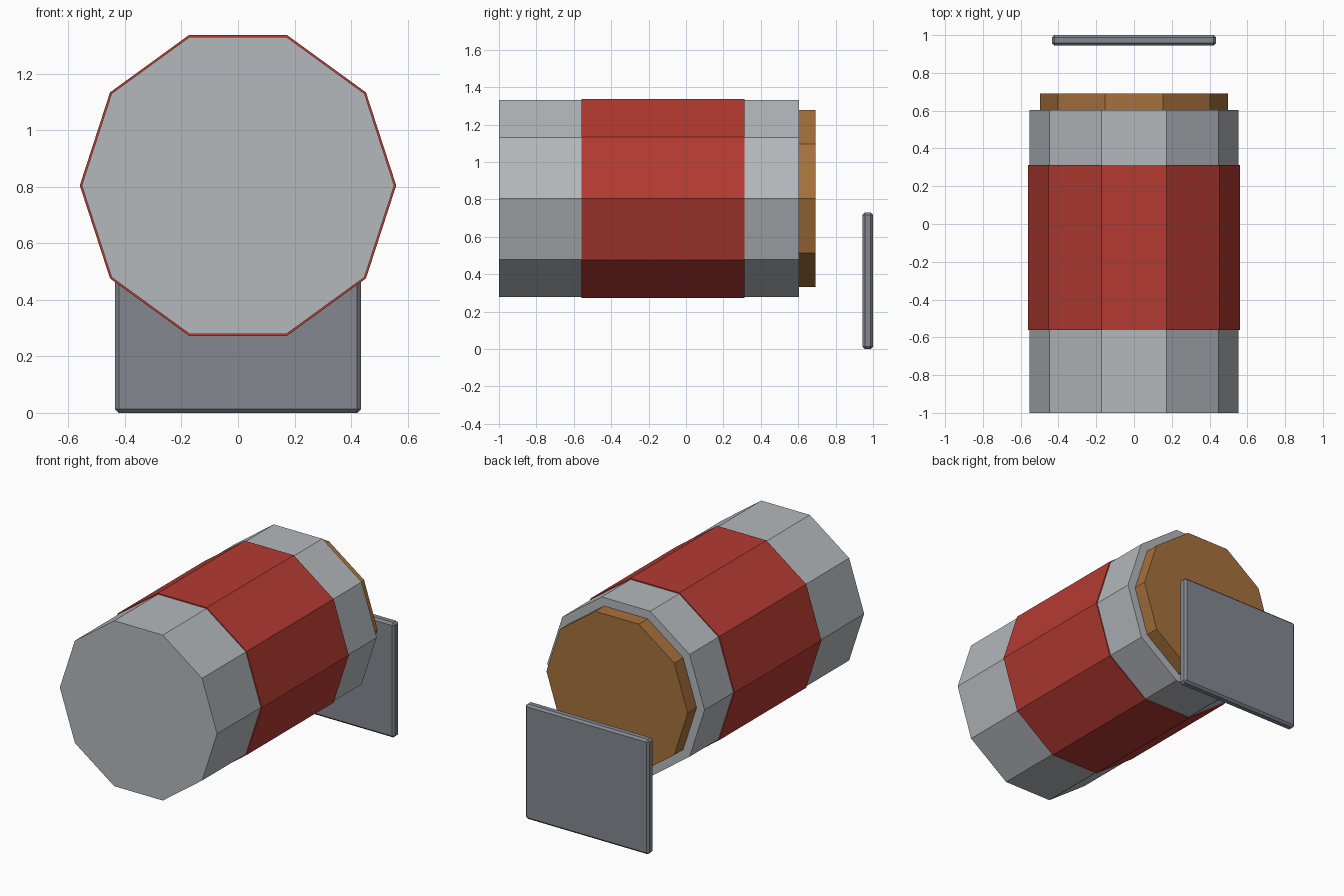
import bpy
import bmesh
import math

if "Cube" in bpy.data.objects:
    bpy.data.objects.remove(bpy.data.objects["Cube"])


def material(name, rgb):
    """Flat colour from 0-255 display values, stored as linear."""
    m = bpy.data.materials.new(name)
    lin = [((c / 255 + 0.055) / 1.055) ** 2.4 for c in rgb]
    m.diffuse_color = (*lin, 1)
    m.use_nodes = True
    m.node_tree.nodes["Principled BSDF"].inputs["Base Color"].default_value = m.diffuse_color
    return m


def finish(name, bm, mat):
    bmesh.ops.recalc_face_normals(bm, faces=bm.faces[:])
    mesh = bpy.data.meshes.new(name)
    bm.to_mesh(mesh)
    bm.free()
    mesh.materials.append(mat)
    obj = bpy.data.objects.new(name, mesh)
    bpy.context.collection.objects.link(obj)
    return obj


def drum(name, radius, y0, y1, mat, sides=10, z=0.805):
    """Ten-sided prism lying along y with a corner on +x."""
    bm = bmesh.new()
    ring = []
    for i in range(sides):
        a = math.tau * i / sides
        ring.append(bm.verts.new((radius * math.cos(a), y0, z + radius * math.sin(a))))
    base = bm.faces.new(ring)
    ext = bmesh.ops.extrude_face_region(bm, geom=[base], use_keep_orig=True)
    verts = [g for g in ext["geom"] if isinstance(g, bmesh.types.BMVert)]
    bmesh.ops.translate(bm, verts=verts, vec=(0, y1 - y0, 0))
    return finish(name, bm, mat)


grey = material("light grey", (180, 184, 188))
red = material("red", (180, 58, 50))
brown = material("brown", (166, 113, 60))
slate = material("slate grey", (131, 135, 144))

# Main body, raised band and end plug
drum("body", 0.553, -1.0, 0.603, grey)
drum("band", 0.56, -0.56, 0.313, red)
drum("plug", 0.497, 0.603, 0.692, brown)

# Separate bevelled plate behind the plug
bm = bmesh.new()
bmesh.ops.create_cube(bm, size=1)
bmesh.ops.scale(bm, vec=(0.87, 0.056, 0.73), verts=bm.verts[:])
bmesh.ops.translate(bm, vec=(0, 0.972, 0.365), verts=bm.verts[:])
bmesh.ops.bevel(bm, geom=bm.edges[:], offset=0.013, segments=1, affect='EDGES')
finish("plate", bm, slate)
